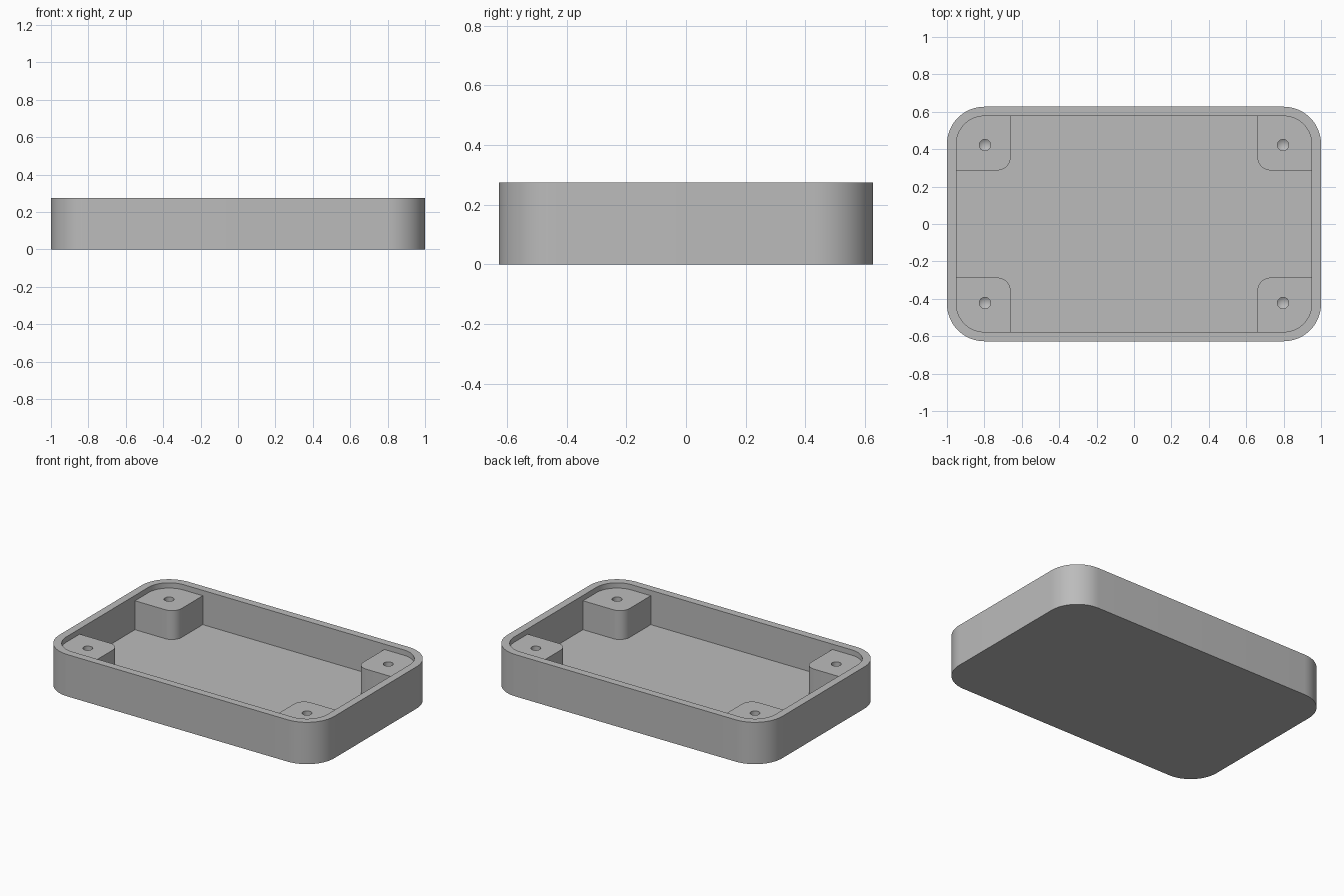
import bpy, bmesh
from math import cos, sin, pi

cube = bpy.data.objects.get("Cube")
if cube:
    bpy.data.objects.remove(cube, do_unlink=True)

# Overall sizes
HALF_X, HALF_Y, HEIGHT = 1.0, 0.627, 0.275
WALL, FLOOR, CORNER = 0.05, 0.05, 0.2
BOSS_TOP, BOSS_X, BOSS_Y, BOSS_R = 0.24, 0.66, 0.287, 0.07
HOLE_X, HOLE_Y, HOLE_R = 0.797, 0.422, 0.03

grey = bpy.data.materials.new("plain grey")
grey.use_nodes = True
colour = (0.5, 0.5, 0.5, 1)
grey.diffuse_color = colour
grey.node_tree.nodes["Principled BSDF"].inputs["Base Color"].default_value = colour


def rounded_rect(x0, x1, y0, y1, radii, steps=16):
    """Outline, counter-clockwise from the +x +y corner."""
    corners = [(x1, y1, -1, -1), (x0, y1, 1, -1), (x0, y0, 1, 1), (x1, y0, -1, 1)]
    points = []
    for i, ((cx, cy, sx, sy), r) in enumerate(zip(corners, radii)):
        if r == 0:
            points.append((cx, cy))
            continue
        for k in range(steps + 1):
            a = (i + k / steps) * pi / 2
            points.append((cx + sx * r + r * cos(a), cy + sy * r + r * sin(a)))
    return points


def ring(bm, points, z):
    return [bm.verts.new((x, y, z)) for x, y in points]


def bridge(bm, a, b):
    n = len(a)
    for i in range(n):
        j = (i + 1) % n
        bm.faces.new((a[i], a[j], b[j], b[i]))


def finish(bm, name):
    bmesh.ops.recalc_face_normals(bm, faces=bm.faces)
    mesh = bpy.data.meshes.new(name)
    bm.to_mesh(mesh)
    bm.free()
    mesh.materials.append(grey)
    obj = bpy.data.objects.new(name, mesh)
    bpy.context.collection.objects.link(obj)
    bpy.ops.object.select_all(action="DESELECT")
    obj.select_set(True)
    bpy.context.view_layer.objects.active = obj
    bpy.ops.object.shade_smooth_by_angle(angle=pi / 6)


# Open tray: outer wall, flat rim, inner wall and floor
bm = bmesh.new()
outer = rounded_rect(-HALF_X, HALF_X, -HALF_Y, HALF_Y, [CORNER] * 4)
ix, iy = HALF_X - WALL, HALF_Y - WALL
inner = rounded_rect(-ix, ix, -iy, iy, [CORNER - WALL] * 4)
loops = [ring(bm, outer, 0), ring(bm, outer, HEIGHT),
         ring(bm, inner, HEIGHT), ring(bm, inner, FLOOR)]
for low, high in zip(loops, loops[1:]):
    bridge(bm, low, high)
bm.faces.new(loops[0][::-1])
bm.faces.new(loops[-1])
finish(bm, "tray")


# Corner screw bosses, sunk a little into the wall and floor
def screw_boss(name, sx, sy):
    bm = bmesh.new()
    sink = WALL / 2
    outline = rounded_rect(BOSS_X, ix + sink, BOSS_Y, iy + sink,
                           [CORNER - sink, 0, BOSS_R, 0])
    circle = [(HOLE_X + HOLE_R * cos(k * pi / 12), HOLE_Y + HOLE_R * sin(k * pi / 12))
              for k in range(24)]
    base, top = ring(bm, outline, FLOOR - sink), ring(bm, outline, BOSS_TOP)
    mouth, deep = ring(bm, circle, BOSS_TOP), ring(bm, circle, BOSS_TOP - 0.12)
    bridge(bm, base, top)
    bridge(bm, mouth, deep)
    bm.faces.new(base[::-1])
    # Pointed bottom of the drilled hole
    tip = bm.verts.new((HOLE_X, HOLE_Y, BOSS_TOP - 0.14))
    for k in range(24):
        bm.faces.new((deep[k], deep[(k + 1) % 24], tip))
    # Top face around the hole
    edges = [bm.edges.get((loop[i - 1], loop[i]))
             for loop in (top, mouth) for i in range(len(loop))]
    bmesh.ops.triangle_fill(bm, use_beauty=True, edges=edges)
    for v in bm.verts:
        v.co.x *= sx
        v.co.y *= sy
    finish(bm, name)


for side, sx in (("left", 1), ("right", -1)):
    for end, sy in (("front", -1), ("back", 1)):
        screw_boss(f"{end}_{side}_screw_boss", sx, sy)
